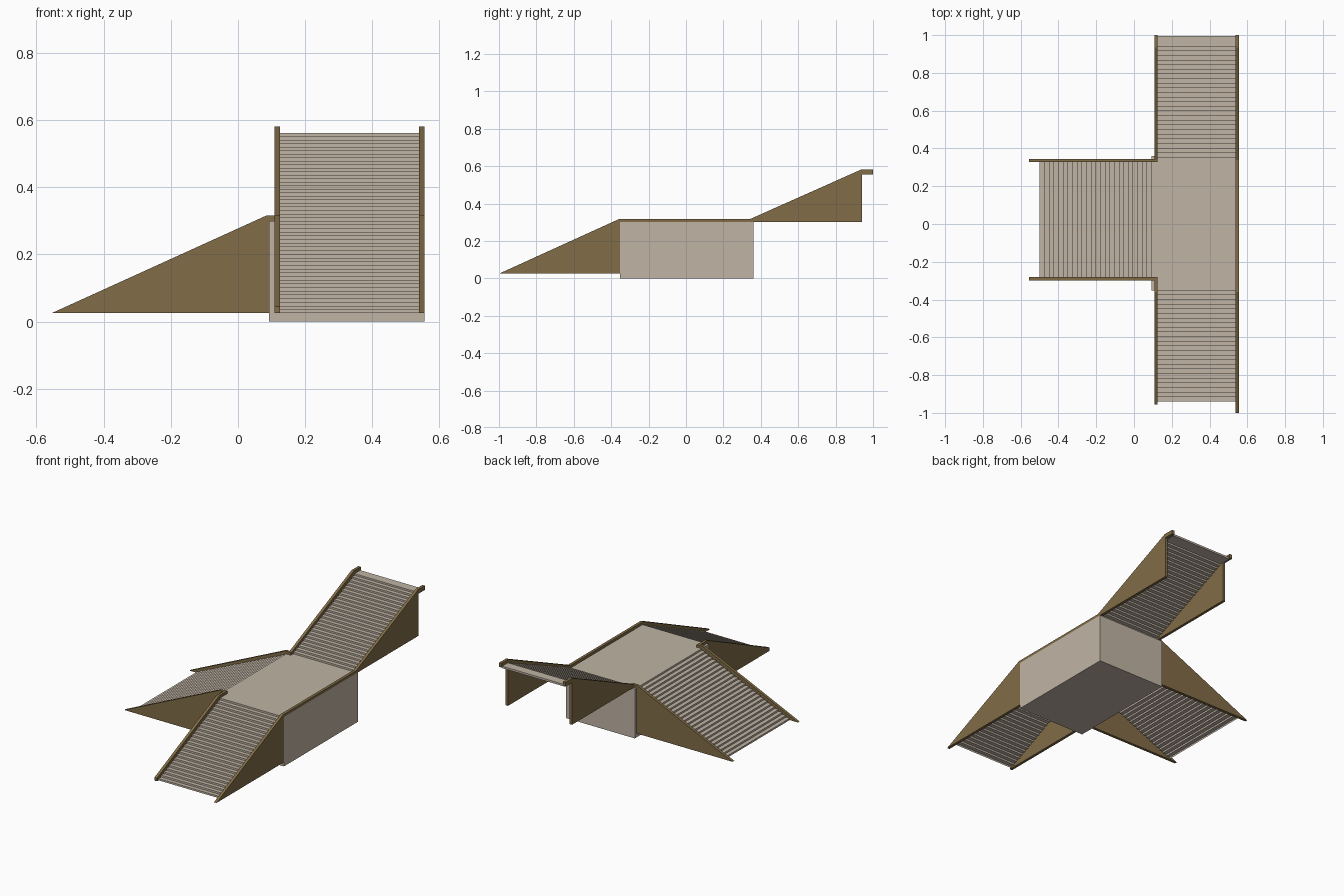
import bpy, bmesh

if "Cube" in bpy.data.objects:
    bpy.data.objects.remove(bpy.data.objects["Cube"])

def material(name, col):
    m = bpy.data.materials.new(name)
    m.diffuse_color = (*col, 1)
    m.use_nodes = True
    m.node_tree.nodes["Principled BSDF"].inputs["Base Color"].default_value = m.diffuse_color
    return m

STONE = material("beige stone", (0.53, 0.455, 0.375))
TRIM = material("brown trim", (0.22, 0.15, 0.062))

def finish(bm, name, mat):
    me = bpy.data.meshes.new(name)
    bm.to_mesh(me)
    bm.free()
    me.materials.append(mat)
    ob = bpy.data.objects.new(name, me)
    bpy.context.collection.objects.link(ob)

def place(axis, s, t, z):
    """Point with s along the run axis and t across it."""
    return (s, t, z) if axis == 'x' else (t, s, z)

def panel(name, axis, profile, t0, t1):
    """Side panel: profile (run, height) extruded across the run."""
    bm = bmesh.new()
    f = bm.faces.new([bm.verts.new(place(axis, s, t0, z)) for s, z in profile])
    r = bmesh.ops.extrude_face_region(bm, geom=[f])
    vs = [v for v in r['geom'] if isinstance(v, bmesh.types.BMVert)]
    bmesh.ops.translate(bm, verts=vs, vec=place(axis, 0, t1 - t0, 0))
    bmesh.ops.recalc_face_normals(bm, faces=bm.faces)
    finish(bm, name, TRIM)

def stairs(name, axis, s0, s1, z0, z1, t0, t1, landing=None, n=24):
    """Zigzag sheet of n treads, closed by a last riser."""
    pts = []
    run, rise = (s1 - s0) / n, (z1 - z0) / (n + 1)
    for i in range(n + 1):
        pts += [(s0 + i * run, z0 + i * rise), (s0 + i * run, z0 + (i + 1) * rise)]
    if landing:
        pts += [(landing, z1), (landing, z1 - 0.012), (s1, z1 - 0.012)]
    bm = bmesh.new()
    rows = [[bm.verts.new(place(axis, s, t, z)) for t in (t0, t1)] for s, z in pts]
    for a, b in zip(rows, rows[1:]):
        q = (a[0], a[1], b[1], b[0])
        bm.faces.new(q if axis == 'y' else q[::-1])
    finish(bm, name, STONE)

# central platform
bm = bmesh.new()
bmesh.ops.create_cube(bm, size=1)
for v in bm.verts:
    v.co = (0.3235 + v.co.x * 0.463, 0.004 + v.co.y * 0.712, 0.15 + v.co.z * 0.30)
finish(bm, "platform", STONE)

# three flights
stairs("front_stairs", 'y', -0.94, -0.352, 0.025, 0.30, 0.122, 0.54)
stairs("left_stairs", 'x', -0.50, 0.092, 0.025, 0.30, -0.283, 0.33)
stairs("upper_stairs", 'y', 0.352, 0.94, 0.30, 0.562, 0.122, 0.54, landing=0.995)

# outer side: one continuous stringer
upper = [(0.34, 0.316), (0.935, 0.581), (1.0, 0.581), (1.0, 0.555), (0.94, 0.555), (0.94, 0.30)]
panel("right_side_panel", 'y',
      [(-1.0, 0.025), (-0.36, 0.316)] + upper + [(-0.352, 0.30), (-0.352, 0.025)], 0.538, 0.555)

# inner sides of the front and upper flights
panel("front_inner_panel", 'y',
      [(-0.955, 0.025), (-0.955, 0.045), (-0.36, 0.316), (-0.281, 0.316),
       (-0.281, 0.298), (-0.352, 0.298), (-0.352, 0.025)], 0.108, 0.125)
panel("upper_inner_panel", 'y', [(0.328, 0.30), (0.328, 0.316)] + upper, 0.108, 0.125)

# both sides of the left flight
left = [(-0.555, 0.025), (0.085, 0.316), (0.125, 0.316), (0.125, 0.297), (0.092, 0.297), (0.092, 0.025)]
for name, y in (("left_front_panel", -0.298), ("left_back_panel", 0.328)):
    panel(name, 'x', left, y, y + 0.017)
